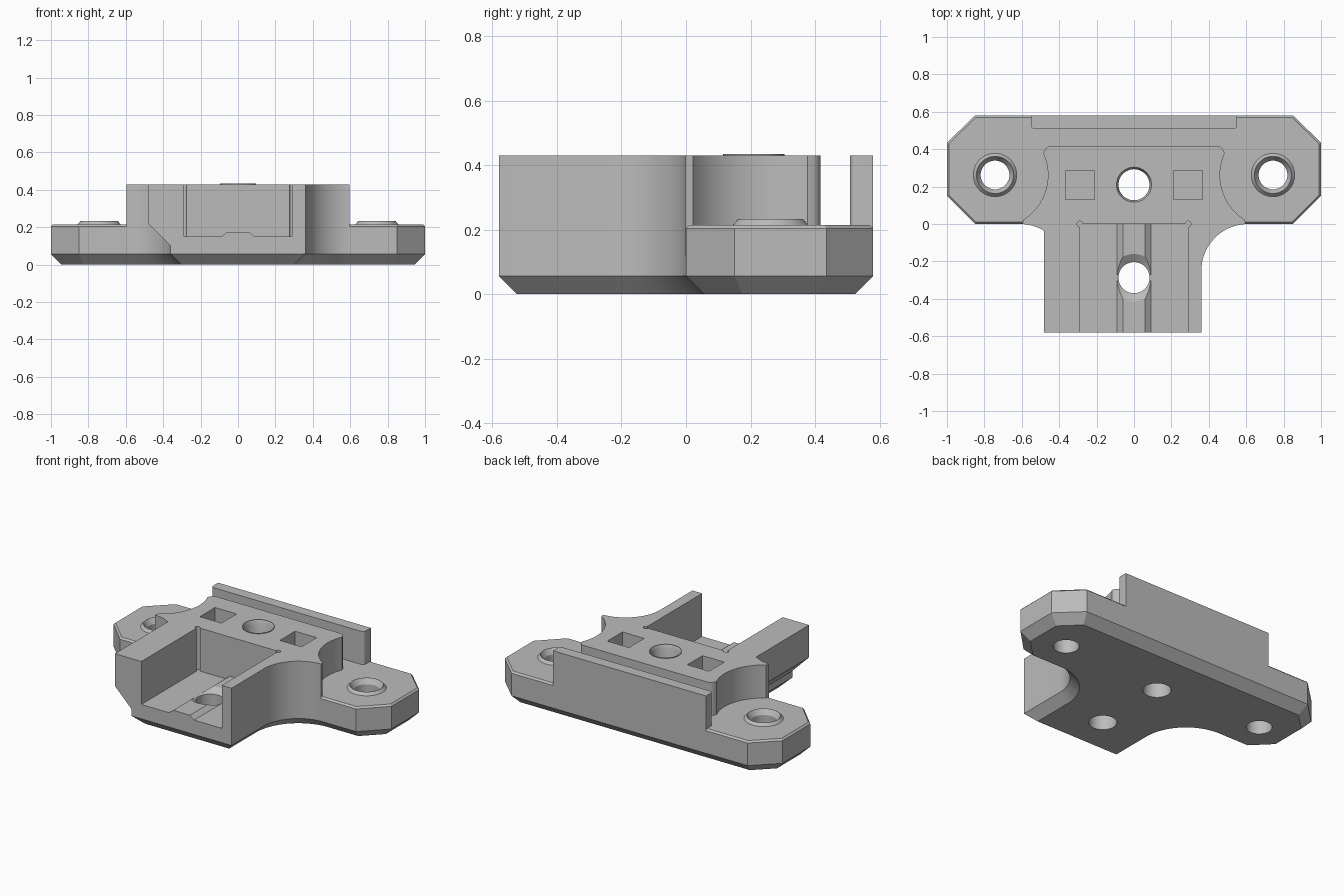
import bpy, bmesh, math
from mathutils import Vector

cube = bpy.data.objects.get("Cube")
if cube:
    bpy.data.objects.remove(cube, do_unlink=True)

grey = bpy.data.materials.new("grey_plastic")
grey.use_nodes = True
colour = (0.5, 0.5, 0.5, 1)
grey.diffuse_color = colour
grey.node_tree.nodes["Principled BSDF"].inputs["Base Color"].default_value = colour


def arc(cx, cy, r, start, end, n=20):
    angles = [math.radians(start + (end - start) * i / n) for i in range(n + 1)]
    return [(cx + r * math.cos(a), cy + r * math.sin(a)) for a in angles]


def mirrored(half):
    return half + [(-x, y) for x, y in reversed(half)]


def inset(pts, d):
    """Offset a counter-clockwise outline inwards with mitred corners."""
    out = []
    for i, p in enumerate(pts):
        p, a, b = Vector(p), Vector(pts[i - 1]), Vector(pts[(i + 1) % len(pts)])
        u, v = (p - a).normalized(), (b - p).normalized()
        m, n = Vector((-u.y, u.x)), Vector((-v.y, v.x))
        out.append(tuple(p + (m + n) * d / (1 + m.dot(n))))
    return out


def loft(name, layers):
    """Closed solid through (outline, z) layers; outlines share a point count."""
    bm = bmesh.new()
    rings = [[bm.verts.new((x, y, z)) for x, y in pts] for pts, z in layers]
    bm.faces.new(rings[0][::-1])
    bm.faces.new(rings[-1])
    n = len(rings[0])
    for lo, hi in zip(rings, rings[1:]):
        for i in range(n):
            j = (i + 1) % n
            bm.faces.new((lo[i], lo[j], hi[j], hi[i]))
    bmesh.ops.recalc_face_normals(bm, faces=bm.faces)
    mesh = bpy.data.meshes.new(name)
    bm.to_mesh(mesh)
    bm.free()
    mesh.materials.append(grey)
    ob = bpy.data.objects.new(name, mesh)
    bpy.context.collection.objects.link(ob)
    return ob


def turned(name, x, y, profile):
    """Round solid from (radius, z) pairs."""
    return loft(name, [(arc(x, y, r, 0, 352.5, 47), z) for r, z in profile])


def box(name, x0, x1, y0, y1, z0, z1):
    return loft(name, [([(x0, y0), (x1, y0), (x1, y1), (x0, y1)], z) for z in (z0, z1)])


def along_y(name, profile, y0, y1):
    """Extrude an (x, z) profile along y."""
    ob = loft(name, [(profile, y0), (profile, y1)])
    for v in ob.data.vertices:
        x, z, y = v.co
        v.co = (x, y, z)
    ob.data.flip_normals()
    return ob


def combine(target, tool, operation):
    mod = target.modifiers.new("cut", "BOOLEAN")
    mod.operation, mod.solver, mod.object = operation, "EXACT", tool
    bpy.context.view_layer.objects.active = target
    bpy.ops.object.modifier_apply(modifier=mod.name)
    bpy.data.objects.remove(tool, do_unlink=True)


BACK, TOP, DECK, FLOOR = 0.58, 0.43, 0.215, 0.15
BOLT_X, BOLT_Y = 0.743, 0.262
neck = [(0.36, -BACK)] + arc(0.61, -0.25, 0.25, 180, 90)

# Winged base plate with chamfered lower and upper rims
outline = mirrored(neck + [(0.85, 0), (1, 0.15), (1, 0.435), (0.85, BACK)])
bracket = loft("mounting_bracket", [
    (inset(outline, 0.057), 0), (outline, 0.057),
    (outline, DECK - 0.011), (inset(outline, 0.011), DECK)])

# Raised central body, scooped around the bolt seats
scoop = arc(BOLT_X, BOLT_Y, 0.283, 238, 156)
corner = arc(0.445, 0.38, 0.036, 20, 90, 6)
body = mirrored(neck[:-1] + [(0.597, -0.001)] + scoop + corner)
combine(bracket, loft("body", [(body, 0.12), (body, TOP)]), "UNION")

# Overhanging thick side wall
wall = [(-0.3, 0.1), (-0.3, TOP), (-0.48, TOP), (-0.48, 0.22), (-0.36, 0.1)]
combine(bracket, along_y("side_wall", wall, -BACK, -0.036), "UNION")

# Upright lip along the back
lip = mirrored([(0.52, 0.508)] + arc(0.53, 0.528, 0.02, -90, 0, 5) + [(0.55, BACK)])
combine(bracket, loft("back_lip", [(lip, 0.12), (lip, TOP)]), "UNION")

# Open channel with corner reliefs and a centre ridge
combine(bracket, box("channel", -0.29, 0.29, -0.7, 0, FLOOR, 0.6), "DIFFERENCE")
for s in (-1, 1):
    combine(bracket, turned("relief", s * 0.29, 0, [(0.015, FLOOR), (0.015, 0.6)]), "DIFFERENCE")
ridge = [(-0.09, 0.12), (0.09, 0.12), (0.09, FLOOR), (0.06, 0.174),
         (-0.06, 0.174), (-0.09, FLOOR)]
combine(bracket, along_y("ridge", ridge, -BACK, 0.02), "UNION")

# Bolt seats, bolt holes and square pockets on both sides
for s in (-1, 1):
    x = s * BOLT_X
    combine(bracket, turned("bolt_seat", x, BOLT_Y,
            [(0.116, 0.15), (0.116, DECK), (0.1, 0.233)]), "UNION")
    combine(bracket, turned("bolt_hole", x, BOLT_Y,
            [(0.077, -0.1), (0.077, 0.2), (0.11, 0.25)]), "DIFFERENCE")
    combine(bracket, box("pocket", s * 0.288 - 0.078, s * 0.288 + 0.078,
            0.13, 0.286, 0.34, 0.6), "DIFFERENCE")

# Centre hole with a slight rim, and the countersunk channel hole
combine(bracket, turned("rim", 0, 0.21, [(0.095, 0.35), (0.095, 0.435)]), "UNION")
combine(bracket, turned("centre_hole", 0, 0.21,
        [(0.083, -0.1), (0.083, 0.41), (0.098, 0.445)]), "DIFFERENCE")
combine(bracket, turned("channel_hole", 0, -0.287,
        [(0.083, -0.1), (0.083, 0.145), (0.143, 0.185)]), "DIFFERENCE")

bpy.ops.object.select_all(action="DESELECT")
bracket.select_set(True)
bpy.context.view_layer.objects.active = bracket
bpy.ops.object.shade_smooth_by_angle(angle=math.radians(25))
